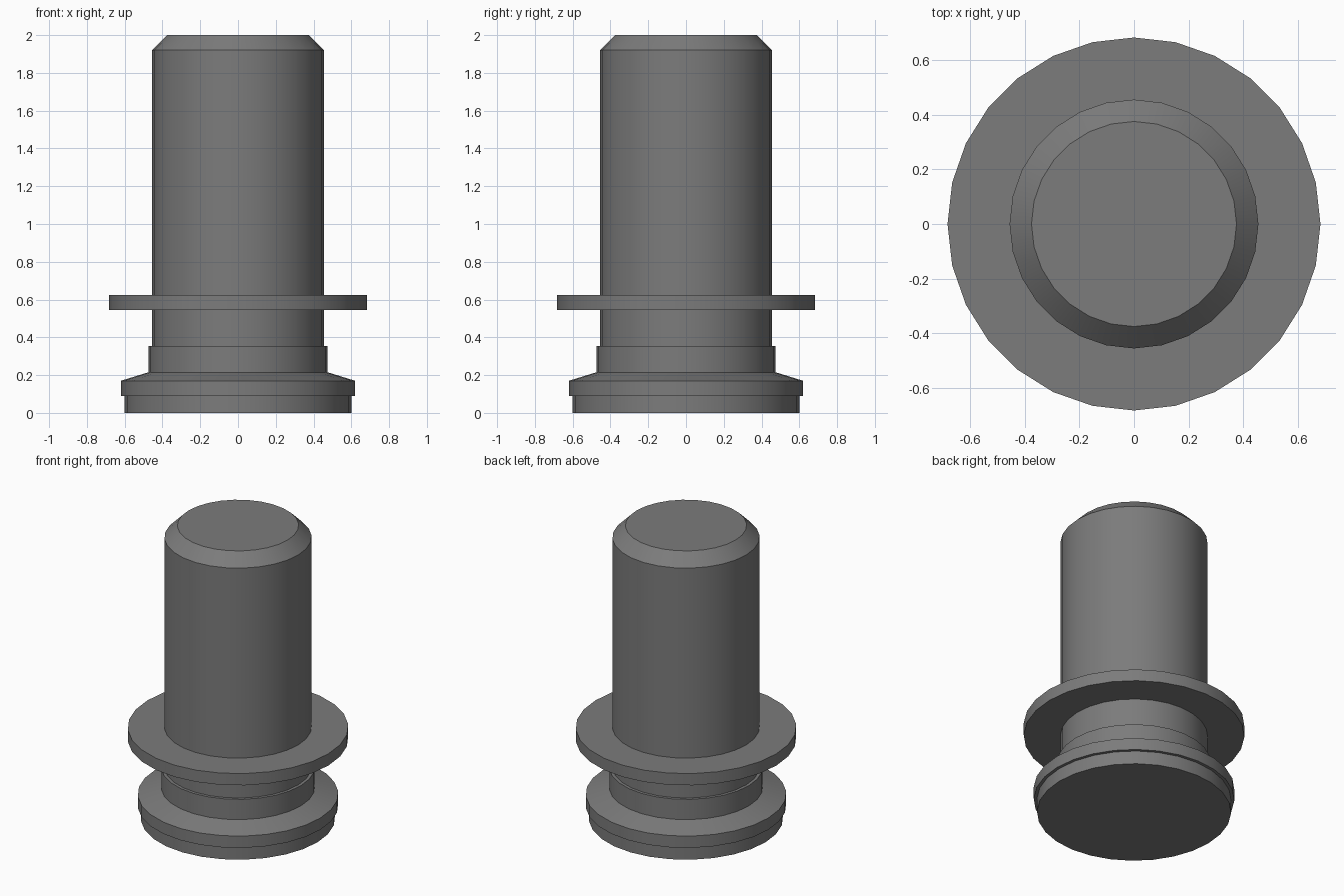
import bpy, bmesh, math

if "Cube" in bpy.data.objects:
    bpy.data.objects.remove(bpy.data.objects["Cube"])

SIDES = 28
grey = bpy.data.materials.new("dark grey")
grey.diffuse_color = (0.2, 0.2, 0.2, 1)
grey.use_nodes = True
grey.node_tree.nodes["Principled BSDF"].inputs["Base Color"].default_value = grey.diffuse_color


def lathe(name, profile):
    """Revolve (radius, z) points, listed bottom to top, around z; radius 0 closes the end."""
    bm = bmesh.new()
    rings = []
    for r, z in profile:
        if r == 0:
            rings.append([bm.verts.new((0, 0, z))])
        else:
            rings.append([bm.verts.new((r * math.cos(a), r * math.sin(a), z))
                          for a in (2 * math.pi * i / SIDES for i in range(SIDES))])
    for low, high in zip(rings, rings[1:]):
        if len(low) == 1:
            bm.faces.new(high[::-1])       # bottom disc
        elif len(high) == 1:
            bm.faces.new(low)              # top disc
        else:
            for i in range(SIDES):
                j = (i + 1) % SIDES
                bm.faces.new((low[i], low[j], high[j], high[i]))
    for v in [v for v in bm.verts if not v.link_faces]:
        bm.verts.remove(v)
    mesh = bpy.data.meshes.new(name)
    bm.to_mesh(mesh)
    bm.free()
    mesh.materials.append(grey)
    obj = bpy.data.objects.new(name, mesh)
    bpy.context.collection.objects.link(obj)
    bpy.ops.object.select_all(action='DESELECT')
    obj.select_set(True)
    bpy.context.view_layer.objects.active = obj
    bpy.ops.object.shade_smooth_by_angle(angle=math.radians(30))


# Stepped foot with a sloped shoulder
lathe("foot", [(0, 0), (0.6, 0), (0.6, 0.09), (0.62, 0.09), (0.62, 0.17), (0.475, 0.215)])
# Collar above the foot
lathe("collar", [(0.475, 0.215), (0.475, 0.353), (0.455, 0.353)])
# Neck between collar and flange
lathe("neck", [(0.455, 0.353), (0.455, 0.545)])
# Wide thin flange
lathe("flange", [(0.455, 0.545), (0.682, 0.545), (0.682, 0.625), (0.455, 0.625)])
# Long shaft with chamfered top
lathe("shaft", [(0.455, 0.625), (0.455, 1.92), (0.375, 2), (0, 2)])
